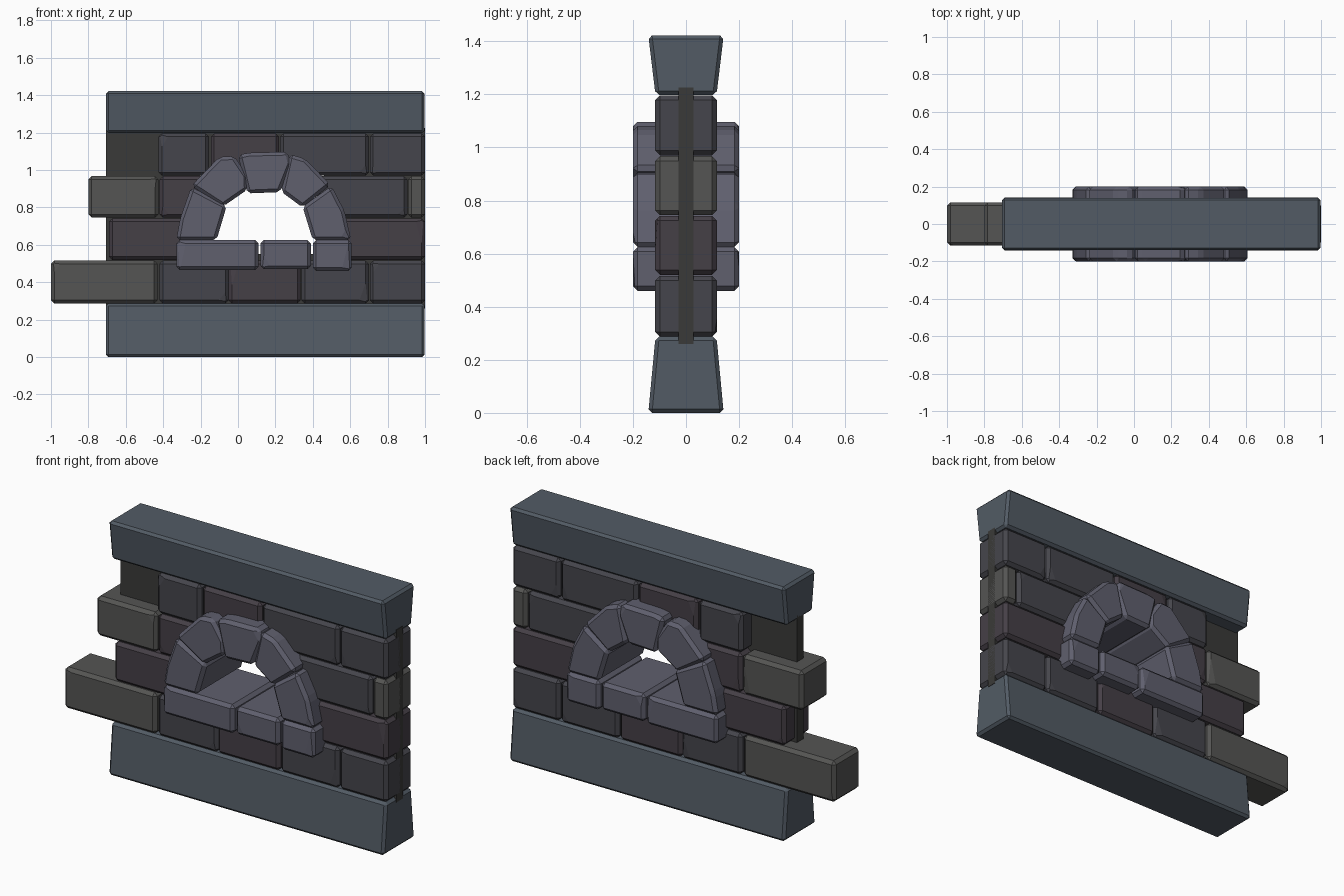
import bpy, bmesh, random
from mathutils import Vector

if "Cube" in bpy.data.objects:
    bpy.data.objects.remove(bpy.data.objects["Cube"])

random.seed(4)


def material(name, rgb):
    m = bpy.data.materials.new(name)
    m.diffuse_color = (*rgb, 1)
    m.use_nodes = True
    m.node_tree.nodes["Principled BSDF"].inputs["Base Color"].default_value = m.diffuse_color
    return m


BEAM = material("slate_blue", (0.085, 0.105, 0.13))
ARCH = material("arch_stone", (0.115, 0.115, 0.155))
DARK = material("dark_stone", (0.06, 0.06, 0.072))
PLUM = material("plum_stone", (0.06, 0.05, 0.062))
PALE = material("pale_stone", (0.09, 0.09, 0.087))
CORE = material("mortar", (0.042, 0.042, 0.04))


def chip(bm, point, normal):
    """Slice off everything beyond a plane and close the cut."""
    geom = bm.verts[:] + bm.edges[:] + bm.faces[:]
    cut = bmesh.ops.bisect_plane(bm, geom=geom, plane_co=point,
                                 plane_no=Vector(normal).normalized(), clear_outer=True)
    edges = [e for e in cut["geom_cut"] if isinstance(e, bmesh.types.BMEdge)]
    if edges:
        bmesh.ops.holes_fill(bm, edges=edges, sides=0)


def prism(name, outline, axis, lo, hi, mat, bevel=0.0, chips=False):
    """Extrude an outline: axis 'y' takes (x, z) points, axis 'x' takes (y, z)."""
    bm = bmesh.new()
    place = (lambda p, d: (p[0], d, p[1])) if axis == "y" else (lambda p, d: (d, p[0], p[1]))
    face = bm.faces.new([bm.verts.new(place(p, lo)) for p in outline])
    ext = bmesh.ops.extrude_face_region(bm, geom=[face])
    step = (0, hi - lo, 0) if axis == "y" else (hi - lo, 0, 0)
    bmesh.ops.translate(bm, vec=step,
                        verts=[v for v in ext["geom"] if isinstance(v, bmesh.types.BMVert)])
    bmesh.ops.recalc_face_normals(bm, faces=bm.faces)
    if bevel:
        bmesh.ops.bevel(bm, geom=bm.edges[:], offset=bevel, segments=1, affect="EDGES",
                        clamp_overlap=True)
    if chips:
        xs, zs = [p[0] for p in outline], [p[1] for p in outline]
        for side, y in ((-1, lo), (1, hi)):
            sx, sz = random.choice((-1, 1)), random.choice((-1, 1))
            x = max(xs) if sx > 0 else min(xs)
            z = max(zs) if sz > 0 else min(zs)
            chip(bm, (x - sx * 0.05, y, z - sz * 0.02),
                 (sx * random.uniform(0.1, 0.25), side, sz * random.uniform(0.04, 0.16)))
    bmesh.ops.recalc_face_normals(bm, faces=bm.faces)
    me = bpy.data.meshes.new(name)
    bm.to_mesh(me)
    bm.free()
    ob = bpy.data.objects.new(name, me)
    bpy.context.collection.objects.link(ob)
    me.materials.append(mat)
    return ob


def rect(x0, x1, z0, z1):
    return [(x0, z0), (x1, z0), (x1, z1), (x0, z1)]


# tapered base and coping beams
prism("base_beam", [(-0.142, 0), (0.142, 0), (0.115, 0.287), (-0.115, 0.287)],
      "x", -0.706, 0.998, BEAM, 0.014)
prism("coping_beam", [(-0.115, 1.198), (0.115, 1.198), (0.142, 1.422), (-0.142, 1.422)],
      "x", -0.706, 0.998, BEAM, 0.014)

# thin mortar core around the window opening
for name, r in (("left", (-0.706, -0.2, 0.26, 1.225)), ("right", (0.46, 1.0, 0.26, 1.225)),
                ("bottom", (-0.2, 0.46, 0.26, 0.55)), ("top", (-0.2, 0.46, 0.97, 1.225))):
    prism("core_" + name, rect(*r), "y", -0.028, 0.028, CORE)

# brick courses: z range, then (x0, x1, material) for each brick
COURSES = [
    (0.286, 0.516, [(-1.0, -0.43, PALE), (-0.42, -0.05, DARK), (-0.05, 0.335, PLUM),
                    (0.34, 0.70, DARK), (0.705, 1.0, DARK)]),
    (0.52, 0.742, [(-0.69, -0.2, PLUM), (0.49, 1.0, PLUM)]),
    (0.745, 0.967, [(-0.80, -0.425, PALE), (-0.42, -0.15, PLUM), (0.42, 0.905, DARK),
                    (0.91, 1.0, PALE)]),
    (0.97, 1.196, [(-0.425, -0.155, DARK), (-0.145, 0.22, PLUM), (0.225, 0.70, DARK),
                   (0.705, 1.0, DARK)]),
]
for row, (z0, z1, bricks) in enumerate(COURSES, 1):
    for i, (x0, x1, mat) in enumerate(bricks, 1):
        prism(f"brick_{row}_{i}", rect(x0, x1, z0, z1), "y", -0.116, 0.116, mat,
              0.018, chips=x1 - x0 > 0.2)

# window sill blocks
for i, (x0, x1, z0) in enumerate(((-0.33, 0.11, 0.465), (0.12, 0.39, 0.47),
                                  (0.40, 0.608, 0.46)), 1):
    prism(f"sill_{i}", rect(x0, x1, z0, 0.625), "y", -0.2, 0.2, ARCH, 0.018, chips=True)

# arch stones, left to right
STONES = [
    [(-0.33, 0.625), (-0.31, 0.74), (-0.25, 0.91), (-0.06, 0.81), (-0.115, 0.625)],
    [(-0.25, 0.915), (-0.10, 1.07), (-0.02, 1.075), (0.05, 0.97), (0.05, 0.895), (-0.08, 0.805)],
    [(0.0, 1.08), (0.06, 1.093), (0.265, 1.097), (0.285, 1.03), (0.225, 0.882), (0.05, 0.875)],
    [(0.275, 1.085), (0.36, 1.06), (0.495, 0.92), (0.345, 0.80), (0.23, 0.885)],
    [(0.50, 0.915), (0.57, 0.78), (0.605, 0.625), (0.40, 0.625), (0.345, 0.805)],
]
for i, outline in enumerate(STONES, 1):
    prism(f"arch_stone_{i}", outline, "y", -0.2, 0.2, ARCH, 0.018, chips=True)
